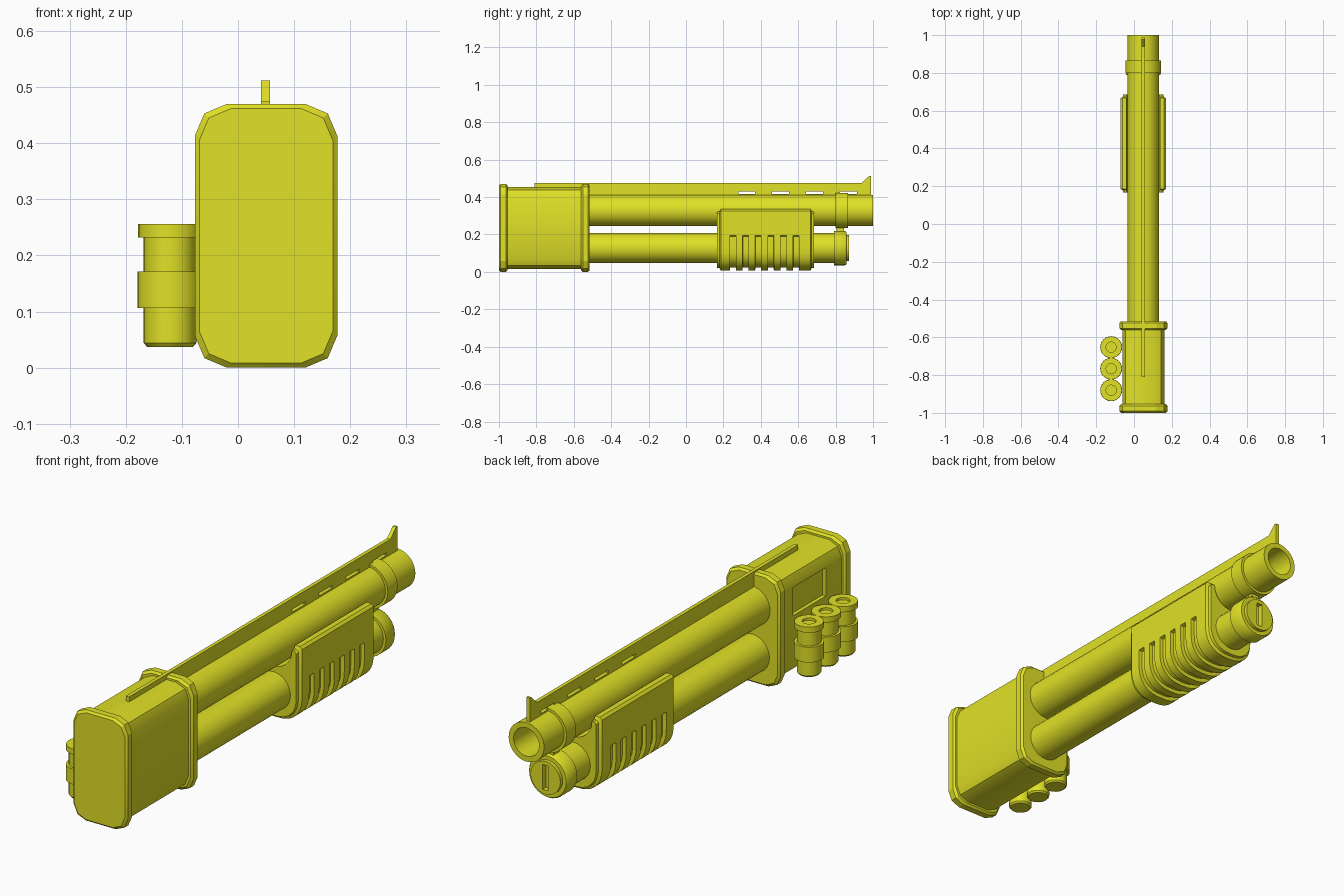
import bpy, bmesh, math
from mathutils import Vector

if "Cube" in bpy.data.objects:
    bpy.data.objects.remove(bpy.data.objects["Cube"])

CX = 0.049                      # centre line of the gun
yellow = bpy.data.materials.new("yellow")
yellow.diffuse_color = (0.75, 0.75, 0.02, 1)
yellow.use_nodes = True
yellow.node_tree.nodes["Principled BSDF"].inputs["Base Color"].default_value = yellow.diffuse_color


def loft(name, rings, cap=True, angle=40):
    """Skin a list of equal-length closed rings."""
    bm = bmesh.new()
    rows = [[bm.verts.new(p) for p in r] for r in rings]
    n = len(rows[0])
    for a, b in zip(rows, rows[1:]):
        for i in range(n):
            j = (i + 1) % n
            bm.faces.new((a[i], a[j], b[j], b[i]))
    if cap:
        bm.faces.new(rows[0])
        bm.faces.new(rows[-1])
    bmesh.ops.recalc_face_normals(bm, faces=bm.faces)
    me = bpy.data.meshes.new(name)
    bm.to_mesh(me)
    bm.free()
    me.materials.append(yellow)
    ob = bpy.data.objects.new(name, me)
    bpy.context.collection.objects.link(ob)
    smooth(ob, angle)
    return ob


def smooth(ob, angle=40):
    bpy.ops.object.select_all(action='DESELECT')
    ob.select_set(True)
    bpy.context.view_layer.objects.active = ob
    bpy.ops.object.shade_smooth_by_angle(angle=math.radians(angle))


def lathe(name, prof, x, a, axis='Y', n=32, cap=True):
    """Turn (radius, position) pairs; a is z for axis Y, y for axis Z."""
    rings = []
    for r, t in prof:
        ring = []
        for k in range(n):
            c, s = r * math.cos(2 * math.pi * k / n), r * math.sin(2 * math.pi * k / n)
            ring.append((x + c, t, a + s) if axis == 'Y' else (x + c, a + s, t))
        rings.append(ring)
    return loft(name, rings, cap)


def box(name, x0, x1, y0, y1, z0, z1):
    return loft(name, [[(x0, y, z0), (x1, y, z0), (x1, y, z1), (x0, y, z1)] for y in (y0, y1)])


def cut(ob, x0, x1, y0, y1, z0, z1):
    """Cut a box-shaped recess and bake it."""
    tool = box("cutter", x0, x1, y0, y1, z0, z1)
    m = ob.modifiers.new("cut", 'BOOLEAN')
    m.object, m.operation, m.solver = tool, 'DIFFERENCE', 'EXACT'
    smooth(ob)
    bpy.ops.object.modifier_apply(modifier=m.name)
    bpy.data.objects.remove(tool)
    smooth(ob)


# Receiver: chamfered outline shared by body and end flanges
quarter = [(0.127, 0.178), (0.110, 0.218), (0.070, 0.235)]


def outline(y, inset):
    q = [(x - inset, z - inset) for x, z in quarter]
    pts = q + [(-x, z) for x, z in q[::-1]] + [(-x, -z) for x, z in q] + [(x, -z) for x, z in q[::-1]]
    return [(0.05 + x, y, 0.235 + z) for x, z in pts]


body = loft("receiver_body", [outline(-0.98, 0.016), outline(-0.53, 0.016)])
cut(body, -0.1, -0.045, -0.85, -0.63, 0.27, 0.39)
for name, y in (("rear_flange", -1.0), ("front_flange", -0.561)):
    loft(name, [outline(y, 0.008), outline(y + 0.009, 0), outline(y + 0.037, 0), outline(y + 0.046, 0.008)], angle=20)

# Barrel with open bore
lathe("barrel", [(0.083, -0.53), (0.083, 1.0), (0.060, 1.0), (0.060, -0.5)], CX, 0.328)
lathe("barrel_band", [(0.080, 0.80), (0.094, 0.80), (0.094, 0.865), (0.080, 0.865)], CX, 0.328)

# Magazine tube with slotted cap and connecting bracket
lathe("magazine_tube", [(0.080, -0.53), (0.080, 0.80)], CX, 0.127)
cap_ob = lathe("magazine_cap", [(0.080, 0.79), (0.092, 0.79), (0.092, 0.85), (0.087, 0.857),
                                (0.070, 0.857), (0.070, 0.872)], CX, 0.127)
cut(cap_ob, CX - 0.013, CX + 0.013, 0.85, 0.9, 0.075, 0.18)
box("band_bracket", CX - 0.018, CX + 0.018, 0.805, 0.845, 0.20, 0.27)

# Sighting rib with front sight and vent slots
side = [(-0.81, 0.40), (-0.81, 0.475), (0.94, 0.475), (0.978, 0.512), (0.988, 0.512), (0.988, 0.40)]
rib = loft("sight_rib", [[(x, y, z) for y, z in side] for x in (0.041, 0.057)], angle=20)
for i in range(4):
    y = 0.28 + 0.181 * i
    cut(rib, 0.0, 0.1, y, y + 0.09, 0.417, 0.429)

# Pump grip: U section cradling barrel and tube, grooved low on the outside
def grip_ring(y, groove=0.0, inset=0.0):
    pts = []
    w, zc, h = 0.121 - inset, 0.127, 0.119 - inset
    pts.append((w - 0.010, 0.335 - inset))
    pts.append((w, 0.325 - inset))
    g = groove
    pts.append((w, 0.195))
    pts.append((w - g, 0.190))
    for k in range(0, 21):
        t = math.pi * k / 20
        c, s = math.cos(t), math.sin(t)
        pts.append((math.copysign(abs(c) ** 0.8, c) * (w - g), zc - abs(s) ** 0.8 * (h - g)))
    pts += [(-w + g, 0.190), (-w, 0.195), (-w, 0.325 - inset), (-w + 0.010, 0.335 - inset)]
    pts.append((-0.088, 0.335 - inset))
    for k in range(0, 13):
        t = math.pi * k / 12
        pts.append((-0.087 * math.cos(t), 0.318 - 0.087 * math.sin(t)))
    pts.append((0.088, 0.335 - inset))
    return [(CX + x, y, z) for x, z in pts]


rings = [grip_ring(0.167, 0, 0.014), grip_ring(0.180, 0, 0.012), grip_ring(0.186, 0, 0)]
for i in range(6):
    y = 0.235 + 0.0675 * i
    rings += [grip_ring(y), grip_ring(y + 0.001, 0.016), grip_ring(y + 0.031, 0.016), grip_ring(y + 0.032)]
rings += [grip_ring(0.666), grip_ring(0.672, 0, 0.012), grip_ring(0.685, 0, 0.014)]
loft("pump_grip", rings)

# Three spare shells in holder rings on the left side
for i in range(3):
    y = -0.652 - 0.114 * i
    lathe(f"shell_{i + 1}", [(0.041, 0.037), (0.047, 0.044), (0.047, 0.232), (0.057, 0.232), (0.057, 0.256),
                             (0.027, 0.256), (0.027, 0.246)], -0.121, y, 'Z', 24)
    lathe(f"shell_holder_{i + 1}", [(0.046, 0.106), (0.058, 0.106), (0.058, 0.171), (0.046, 0.171)],
          -0.121, y, 'Z', 24)
